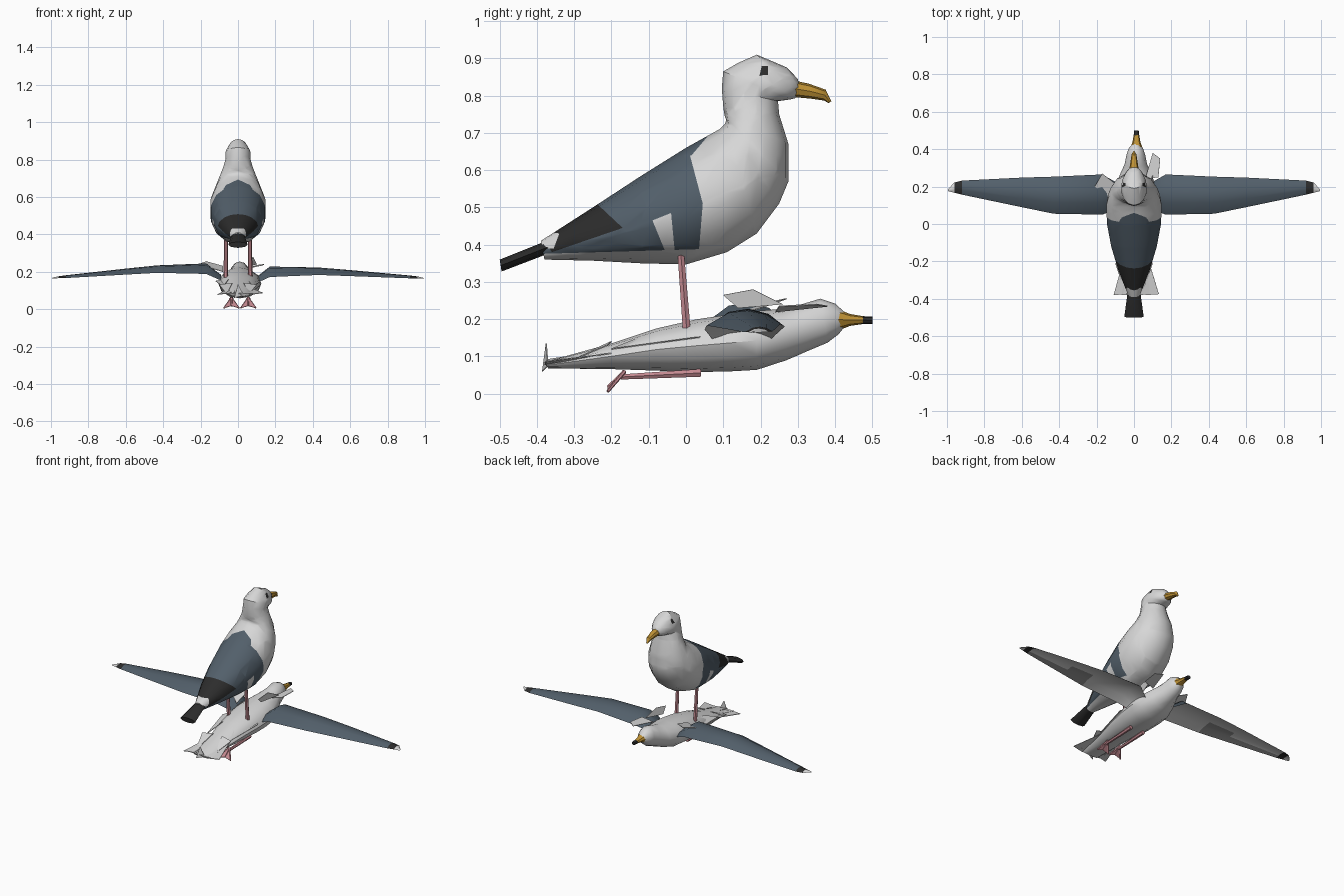
import bpy, bmesh
from math import sin, cos, tau
from mathutils import Vector

cube = bpy.data.objects.get("Cube")
if cube:
    bpy.data.objects.remove(cube)

# Materials
COLOURS = {
    "white_plumage": (0.68, 0.68, 0.68),
    "slate_plumage": (0.085, 0.115, 0.145),
    "black_plumage": (0.025, 0.025, 0.025),
    "shaded_plumage": (0.3, 0.3, 0.3),
    "bill_yellow": (0.53, 0.29, 0.035),
    "leg_pink": (0.55, 0.25, 0.28),
}
MATS = []
for label, rgb in COLOURS.items():
    mat = bpy.data.materials.new(label)
    mat.use_nodes = True
    mat.diffuse_color = (*rgb, 1)
    mat.node_tree.nodes["Principled BSDF"].inputs["Base Color"].default_value = (*rgb, 1)
    MATS.append(mat)
WHITE, SLATE, BLACK, SHADED, YELLOW, PINK = range(len(MATS))


def finish(name, bm, rule, smooth=True):
    """Turn a bmesh into an object, colouring each face by rule(centre, normal)."""
    bmesh.ops.recalc_face_normals(bm, faces=bm.faces)
    for f in bm.faces:
        f.material_index = rule(f.calc_center_median(), f.normal) if callable(rule) else rule
    me = bpy.data.meshes.new(name)
    bm.to_mesh(me)
    bm.free()
    for mat in MATS:
        me.materials.append(mat)
    ob = bpy.data.objects.new(name, me)
    bpy.context.collection.objects.link(ob)
    if smooth:
        bpy.ops.object.select_all(action="DESELECT")
        ob.select_set(True)
        bpy.context.view_layer.objects.active = ob
        bpy.ops.object.shade_smooth_by_angle(angle=0.7)
    return ob


def skin(rings):
    """Closed surface through rings of equal point count."""
    bm = bmesh.new()
    loops = [[bm.verts.new(p) for p in ring] for ring in rings]
    n = len(loops[0])
    for a, b in zip(loops, loops[1:]):
        for i in range(n):
            j = (i + 1) % n
            bm.faces.new((a[i], a[j], b[j], b[i]))
    bm.faces.new(loops[0])
    bm.faces.new(loops[-1])
    return bm


def loft(sections, sides=12, x=0.0):
    """Oval rings, each given by top y, top z, bottom y, bottom z, half width."""
    rings = []
    for ty, tz, by, bz, w in sections:
        top, low = Vector((x, ty, tz)), Vector((x, by, bz))
        mid, half = (top + low) / 2, (top - low) / 2
        rings.append([mid + half * cos(tau * i / sides) + Vector((w * sin(tau * i / sides), 0, 0))
                      for i in range(sides)])
    return skin(rings)


def rod(name, a, b, r1, r2, mat, sides=6):
    a, b = Vector(a), Vector(b)
    q = (b - a).to_track_quat("Z", "Y")
    rings = [[p + q @ Vector((r * cos(tau * i / sides), r * sin(tau * i / sides), 0))
              for i in range(sides)] for p, r in ((a, r1), (b, r2))]
    return finish(name, skin(rings), mat)


def plate(name, pts, mat):
    bm = bmesh.new()
    bm.faces.new([bm.verts.new(p) for p in pts])
    ob = finish(name, bm, mat, smooth=False)
    mod = ob.modifiers.new("thickness", "SOLIDIFY")
    mod.thickness = 0.003
    mod.offset = 0


def edges(poly):
    return zip(poly, poly[1:] + poly[:1])


def inside(poly, y, z):
    s = [(b[0] - a[0]) * (z - a[1]) - (b[1] - a[1]) * (y - a[0]) for a, b in edges(poly)]
    return min(s) > 0 or max(s) < 0


# Standing bird: body, neck and head in one surface
bm = loft([
    (-.39, .41, -.38, .36, .03), (-.25, .5, -.25, .357, .085),
    (-.12, .585, -.12, .35, .125), (0, .66, 0, .347, .148),
    (.09, .71, .11, .38, .152), (.105, .725, .19, .43, .142),
    (.108, .735, .25, .51, .127), (.104, .745, .275, .57, .115),
    (.102, .755, .275, .67, .096), (.1, .77, .25, .75, .08),
    (.096, .82, .247, .785, .067), (.1, .865, .28, .79, .069),
    (.14, .888, .292, .793, .065), (.19, .91, .3, .8, .053),
    (.27, .876, .306, .812, .03), (.3, .845, .306, .82, .012)], sides=14)

# Plumage patches as side-on polygons, later ones painted over earlier ones
PATCHES = [
    (SLATE, [(-.4, .375), (.035, .388), (.045, .51), (0, .68), (-.4, .45)]),
    (SLATE, [(-.02, .64), (.015, .64), (.075, .71), (0, .69)]),
    (WHITE, [(-.055, .38), (-.03, .38), (-.04, .485), (-.09, .465)]),
    (BLACK, [(-.36, .38), (-.17, .445), (-.25, .52), (-.39, .43)]),
    (WHITE, [(-.4, .39), (-.355, .39), (-.34, .43), (-.4, .44)]),
    (BLACK, [(.2, .857), (.22, .855), (.222, .876), (.203, .878)]),
]
for _, poly in PATCHES:
    for a, b in edges(poly):
        geom = bm.verts[:] + bm.edges[:] + bm.faces[:]
        bmesh.ops.bisect_plane(bm, geom=geom, dist=0.0001, plane_co=(0, *a),
                               plane_no=(0, a[1] - b[1], b[0] - a[0]))


def plumage(c, n):
    colour = WHITE
    for mat, poly in PATCHES:
        if inside(poly, c.y, c.z):
            colour = mat
    return colour


finish("standing_body", bm, plumage)
finish("standing_tail", loft([(-.31, .425, -.31, .38, .03), (-.38, .408, -.38, .372, .036),
                              (-.5, .36, -.495, .328, .052)], 8), BLACK)
finish("standing_bill", loft([(.27, .845, .28, .797, .028), (.33, .832, .335, .792, .019),
                              (.375, .816, .37, .787, .013), (.39, .785, .383, .78, .004)], 8), YELLOW)
for side, label in ((1, "left"), (-1, "right")):
    rod(label + "_standing_leg", (.065 * side, -.015, .39), (.065 * side, .002, .17), .01, .012, PINK)

# Gliding bird: body and head
finish("gliding_body", loft([
    (-.38, .085, -.37, .068, .055), (-.2, .135, -.2, .066, .075),
    (-.08, .175, -.08, .062, .095), (.03, .2, .03, .058, .11),
    (.12, .213, .12, .06, .115), (.19, .222, .19, .064, .11),
    (.26, .228, .27, .09, .085), (.31, .24, .33, .116, .06),
    (.36, .255, .38, .137, .05), (.4, .242, .41, .16, .038),
    (.43, .215, .43, .185, .015)], x=.01), WHITE)
finish("gliding_bill", loft([(.4, .23, .405, .168, .034), (.44, .214, .44, .182, .021),
                             (.475, .208, .475, .187, .015)], 8, .013), YELLOW)
finish("gliding_bill_tip", loft([(.455, .209, .45, .186, .017), (.5, .207, .5, .187, .012)], 8, .013), BLACK)


# Spread wings: slate above, pale below, dark band before a white tip
def wing_colour(c, n):
    x = abs(c.x)
    if x > .96:
        return WHITE
    if x > .92:
        return BLACK
    if n.z > 0:
        return SLATE
    return SHADED if x > .5 and c.y < .165 else WHITE


# Each section: x, trailing y, leading y, edge height, arch
WING = [(.09, .08, .22, .135, .03), (.17, .05, .265, .172, .056), (.43, .055, .253, .183, .04),
        (.6, .09, .248, .177, .032), (.92, .157, .232, .165, .015), (.96, .167, .222, .165, .01),
        (.995, .176, .186, .163, .004)]
for side, lift, label in ((1, 0, "left"), (-1, .02, "right")):
    rings = []
    for x, back, front, z, arch in WING:
        z += lift * (1 - x)
        chord = ((0, 0), (.3, .85), (.55, 1), (.8, .75), (1, .15), (.8, .45), (.5, .6), (.25, .4))
        rings.append([(x * side, back + (front - back) * t, z + arch * h) for t, h in chord])
    finish(label + "_wing", skin(rings), wing_colour)

# Ruffled tail feathers fanning out behind
for i in range(5):
    k = i - 2
    tip, root = .012 + .043 * k, .01 + .02 * k
    drop = .006 * abs(k)
    plate("tail_feather", [(root - .018, -.16, .125 - drop), (root + .018, -.16, .125 - drop),
                           (tip + .035, -.375, .075 + drop), (tip - .035, -.38, .09 - drop)], WHITE)
for side in (1, -1):
    plate("tail_edge_feather", [(.03 * side, -.2, .14), (.1 * side, -.21, .13), (.06 * side, -.33, .08)], WHITE)
    plate("flank_feather", [(.07 * side, .12, .16), (.12 * side, .02, .15),
                            (.08 * side, -.2, .12), (.05 * side, -.1, .16)], WHITE)
plate("upright_tail_feather", [(-.02, -.385, .06), (.03, -.37, .075), (0, -.375, .135)], WHITE)

# Ruffled shoulder feathers
plate("left_shoulder_feather", [(.06, .24, .22), (.13, .25, .235), (.14, .35, .24), (.1, .38, .235)], WHITE)
plate("right_shoulder_feather", [(-.08, .1, .2), (-.21, .2, .24), (-.17, .27, .255), (-.08, .2, .23)], WHITE)
plate("back_feather", [(.07, .1, .265), (.08, .18, .28), (.1, .26, .24), (.06, .14, .23)], WHITE)

# Trailing legs with webbed feet
for side, label in ((1, "left"), (-1, "right")):
    x = .01 + .045 * side
    rod(label + "_trailing_leg", (x, .04, .056), (x, -.175, .045), .012, .008, PINK)
    heel, toes = (x, -.165, .06), [(x + d, -.21, .006 + .012 * (d == 0)) for d in (-.04, 0, .04)]
    plate(label + "_web", [heel] + toes, PINK)
    for toe in toes:
        rod(label + "_toe", heel, toe, .006, .004, PINK)
